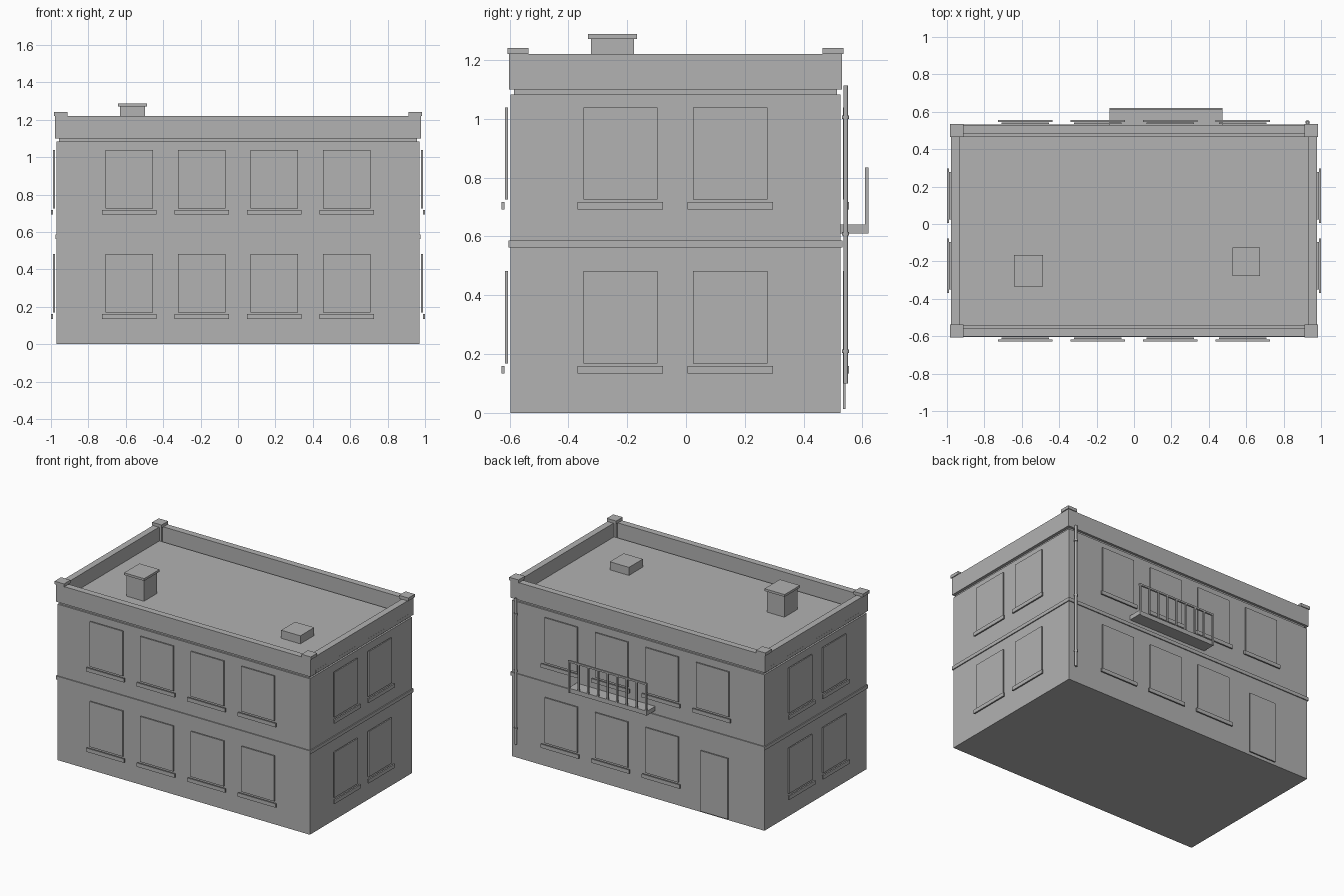
import bpy
import bmesh
from mathutils import Matrix, Vector

cube = bpy.data.objects.get("Cube")
if cube:
    bpy.data.objects.remove(cube, do_unlink=True)

grey = bpy.data.materials.new("plain grey")
grey.use_nodes = True
GREY = (0.445, 0.445, 0.445, 1)
grey.diffuse_color = GREY
grey.node_tree.nodes["Principled BSDF"].inputs["Base Color"].default_value = GREY


def finish(name, bm):
    mesh = bpy.data.meshes.new(name)
    bm.to_mesh(mesh)
    bm.free()
    mesh.materials.append(grey)
    obj = bpy.data.objects.new(name, mesh)
    bpy.context.collection.objects.link(obj)
    return obj


def box(name, x, y, z):
    """Box from (min, max) pairs on each axis."""
    size = Vector((x[1] - x[0], y[1] - y[0], z[1] - z[0]))
    mid = Vector((sum(x), sum(y), sum(z))) / 2
    bm = bmesh.new()
    bmesh.ops.create_cube(bm, size=1, matrix=Matrix.Translation(mid) @ Matrix.Diagonal(size).to_4x4())
    return finish(name, bm)


def span(mid, width):
    return (mid - width / 2, mid + width / 2)


HX, FRONT, BACK = 0.97, -0.597, 0.525
MID_Y = (FRONT + BACK) / 2


def layer(name, out, z):
    """Storey-wide slab that overhangs the walls by out."""
    return box(name, (-HX - out, HX + out), (FRONT - out, BACK + out), z)


# Walls, belt course and the recess under the parapet
layer("walls", 0, (0, 1.083))
layer("belt_course", 0.007, (0.562, 0.586))
layer("cornice_recess", -0.012, (1.083, 1.1))

# Roof deck and parapet
EDGE, TOP, THICK = 0.008, 1.221, 0.045
px, pf, pb = HX + EDGE, FRONT - EDGE + 0.003, BACK + EDGE - 0.003
box("roof_deck", (-px - 0.0005, px + 0.0005), (-0.544, 0.47), (1.1, 1.124))
box("front_parapet", (-px, px), (pf, pf + THICK), (1.1, TOP))
box("back_parapet", (-px, px), (pb - THICK, pb), (1.1, TOP))
for side, s in (("left", 1), ("right", -1)):
    box(side + "_parapet", sorted((s * px, s * (px - THICK))), (pf, pb), (1.1, TOP))
    # Corner posts with caps
    for end, y, d in (("front", pf, 1), ("back", pb, -1)):
        box(f"{end}_{side}_post", sorted((s * px, s * (px - 0.06))),
            sorted((y, y + d * 0.06)), (1.1, TOP))
        box(f"{end}_{side}_post_cap", sorted((s * (px + 0.006), s * (px - 0.066))),
            sorted((y - d * 0.005, y + d * 0.066)), (TOP, 1.242))

# Chimney and roof hatch
box("chimney", span(-0.564, 0.135), span(-0.25, 0.145), (1.12, 1.272))
box("chimney_cap", span(-0.564, 0.154), span(-0.25, 0.168), (1.272, 1.288))
box("roof_hatch", span(0.6, 0.147), span(-0.202, 0.152), (1.12, 1.18))


def wall_plate(name, wall, along, width, z, near, far):
    """Plate standing off one wall, between distances near and far."""
    if wall in ("front", "back"):
        depth = sorted((FRONT - near, FRONT - far)) if wall == "front" else (BACK + near, BACK + far)
        return box(name, span(along, width), depth, z)
    s = 1 if wall == "left" else -1
    return box(name, sorted((s * (HX + near), s * (HX + far))), span(along, width), z)


# Windows and sills on all four walls
long_row = [(i - 1.5) * 0.388 for i in range(4)]
short_row = [MID_Y - 0.187, MID_Y + 0.187]
storeys = (("lower", 0.168, 0.483), ("upper", 0.726, 1.038))
for wall, row in (("front", long_row), ("back", long_row), ("left", short_row), ("right", short_row)):
    for storey, low, high in storeys:
        for i, along in enumerate(row):
            if wall == "back" and storey == "lower" and i == 0:
                continue
            tag = f"{wall}_{storey}_{i + 1}"
            wall_plate("window_" + tag, wall, along, 0.253, (low, high), 0.009, 0.018)
            wall_plate("sill_" + tag, wall, along, 0.291, (low - 0.034, low - 0.008), 0.02, 0.03)

# Back door
wall_plate("back_door", "back", -0.595, 0.208, (0.014, 0.435), 0.009, 0.018)

# Balcony with railing
BX0, BX1, RAIL_Y = -0.131, 0.473, 0.615
box("balcony_floor", (BX0, BX1), (BACK, RAIL_Y), (0.61, 0.64))
box("balcony_top_rail", (BX0, BX1), span(RAIL_Y, 0.012), (0.822, 0.834))
COUNT = 9
for i in range(COUNT):
    x = BX0 + 0.006 + i * (BX1 - BX0 - 0.012) / (COUNT - 1)
    low = 0.61 if i in (0, COUNT - 1) else 0.64
    box(f"baluster_{i + 1}", span(x, 0.011), span(RAIL_Y, 0.011), (low, 0.824))


# Drainpipe with brackets
def pipe(name, radius, low, high):
    bm = bmesh.new()
    bmesh.ops.create_cone(bm, cap_ends=True, segments=12, radius1=radius, radius2=radius,
                          depth=high - low,
                          matrix=Matrix.Translation((0.928, 0.543, (low + high) / 2)))
    return finish(name, bm)


pipe("drainpipe", 0.008, 0.1, 1.114)
for i, z in enumerate((0.21, 0.61, 1.005)):
    pipe(f"pipe_bracket_{i + 1}", 0.012, z - 0.006, z + 0.006)
